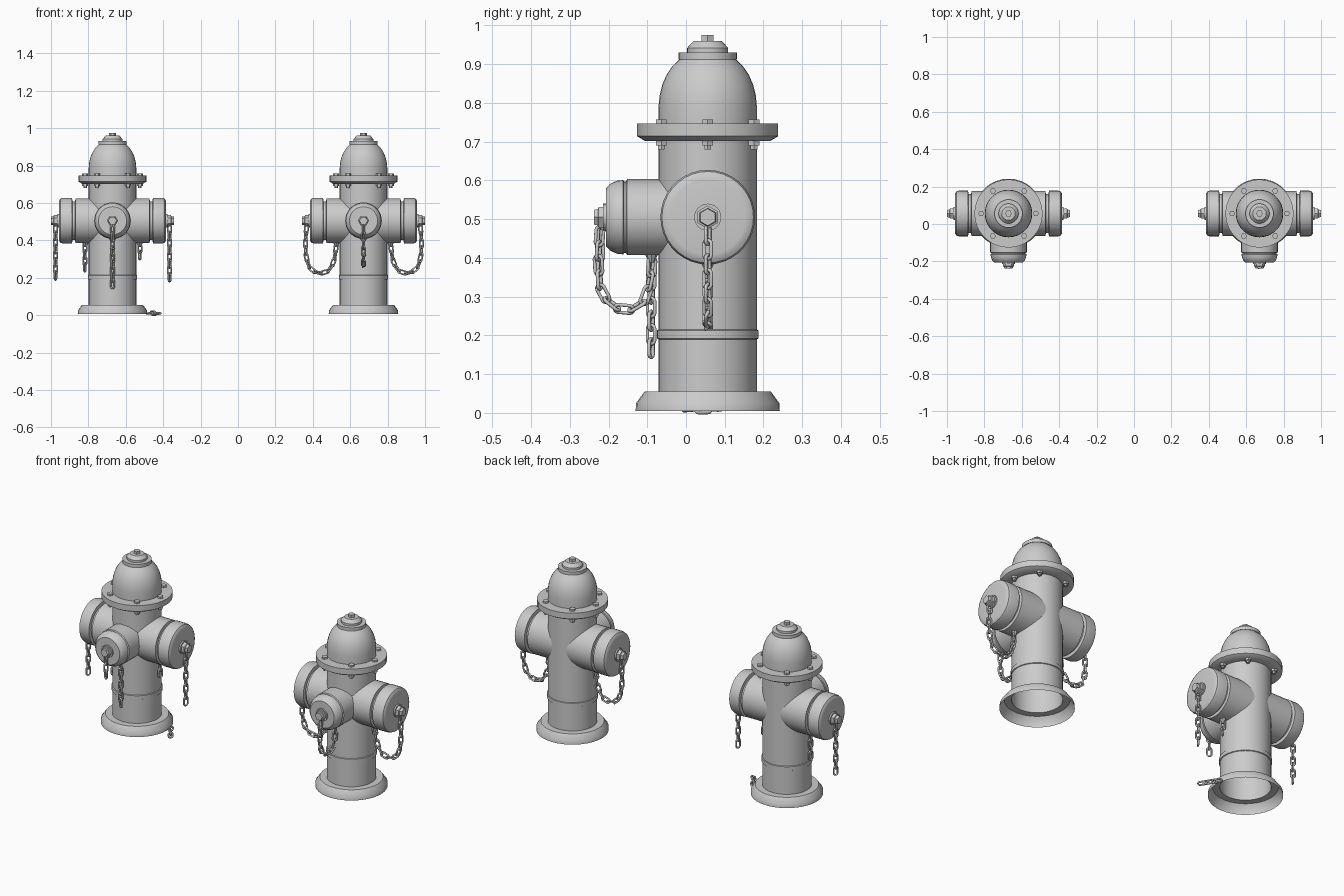
import bpy, bmesh
from math import sin, cos, pi, radians
from mathutils import Vector, Matrix

if "Cube" in bpy.data.objects:
    bpy.data.objects.remove(bpy.data.objects["Cube"])

CY, AXIS_Z = 0.056, 0.505          # hydrant centre in y, outlet axis height


def finish(name, bm, angle=38):
    me = bpy.data.meshes.new(name)
    bm.to_mesh(me)
    bm.free()
    for p in me.polygons:
        p.use_smooth = True
    me.set_sharp_from_angle(angle=radians(angle))
    ob = bpy.data.objects.new(name, me)
    bpy.context.collection.objects.link(ob)
    return ob


def lathe(name, profile, mat, seg=36, turn=0.0):
    """Revolve (radius, height) points around local z."""
    bm = bmesh.new()
    rings = [[bm.verts.new(mat @ Vector((r * cos(turn + 2 * pi * i / seg),
                                         r * sin(turn + 2 * pi * i / seg), h)))
              for i in range(seg)] for r, h in profile]
    for a, b in zip(rings, rings[1:]):
        for i in range(seg):
            j = (i + 1) % seg
            bm.faces.new((a[i], a[j], b[j], b[i]))
    bmesh.ops.remove_doubles(bm, verts=bm.verts, dist=1e-5)
    return finish(name, bm)


def add_link(bm, c, t, w, half=0.0135, rad=0.0108, wire=0.0048, n=16, m=6):
    """One oval chain link, long axis t, short axis w."""
    up = t.cross(w).normalized()
    rings = []
    for i in range(n):
        a = 2 * pi * (i + 0.5) / n
        d = t * cos(a) + w * sin(a)
        mid = c + d * rad + t * (half if cos(a) > 0 else -half)
        rings.append([bm.verts.new(mid + (d * cos(2 * pi * k / m) + up * sin(2 * pi * k / m)) * wire)
                      for k in range(m)])
    for i in range(n):
        a, b = rings[i], rings[(i + 1) % n]
        for k in range(m):
            q = (k + 1) % m
            bm.faces.new((a[k], a[q], b[q], b[k]))


def chain(name, path, normal, pitch=0.037, twist=0.0):
    """Links spaced evenly along a polyline lying in the plane of 'normal'."""
    pts = [Vector(p) for p in path]
    lens = [(b - a).length for a, b in zip(pts, pts[1:])]
    count = max(1, round(sum(lens) / pitch))

    def at(s):
        for a, b, l in zip(pts, pts[1:], lens):
            if s <= l + 1e-6:
                return a.lerp(b, s / l)
            s -= l
        return pts[-1].copy()

    step = sum(lens) / count
    bm = bmesh.new()
    for k in range(count):
        p, q = at(k * step), at((k + 1) * step)
        t = (q - p).normalized()
        w = Matrix.Rotation(twist + (k % 2) * pi / 2, 3, t) @ Vector(normal).cross(t).normalized()
        add_link(bm, (p + q) / 2, t, w)
    bmesh.ops.recalc_face_normals(bm, faces=bm.faces)
    finish(name, bm, 80)


# Profiles as (radius, height or distance from the hydrant axis)
BODY = [(.186, .005), (.185, .025), (.163, .055), (.127, .055), (.127, .19), (.131, .192),
        (.131, .213), (.127, .215), (.127, .702), (.162, .702), (.182, .714), (.182, .747), (.127, .747)]
BONNET = [(.127, .747), (.127, .79), (.124, .82), (.117, .848), (.106, .873), (.091, .895), (.073, .912),
          (.075, .912), (.075, .93), (.053, .93), (.053, .942), (.036, .96), (0, .96)]
SIDE = [(.12, 0), (.12, .198), (.104, .2), (.104, .214), (.122, .216), (.122, .266),
        (.118, .279), (.108, .285), (.097, .287), (0, .287)]
FRONT = [(.098, 0), (.098, .208), (.092, .211), (.092, .216), (.096, .218), (.094, .235),
         (.086, .252), (.075, .262), (0, .262)]
BOLT = [(0, .68), (.010, .68), (.010, .69), (.016, .69), (.016, .757), (0, .757)]


def nut_profile(d, length):
    return [(.03, d), (.03, d + length * .62), (.024, d + length * .68), (.022, d + length), (0, d + length)]


def hydrant(tag, cx, broken):
    base = Matrix.Translation((cx, CY, 0))
    hub = Matrix.Translation((cx, CY, AXIS_Z))

    # Barrel, bonnet, operating nut
    lathe(tag + "_barrel", BODY, base)
    lathe(tag + "_bonnet", BONNET, base)
    lathe(tag + "_top_nut", [(.018, .955), (.018, .975), (0, .975)], base, 6)

    # Flange bolts
    for i, a in enumerate((0, 55, 125, 180, 235, 305)):
        off = Matrix.Translation((.146 * cos(radians(a)), .146 * sin(radians(a)), 0))
        lathe(f"{tag}_flange_bolt_{i}", BOLT, base @ off, 6)

    # Outlets with caps, washers and hex nuts
    for side, rot, prof, d, ln in (
            ("left", Matrix.Rotation(-pi / 2, 4, 'Y'), SIDE, .286, .043),
            ("right", Matrix.Rotation(pi / 2, 4, 'Y'), SIDE, .286, .043),
            ("front", Matrix.Rotation(pi / 2, 4, 'X'), FRONT, .261, .033)):
        lathe(f"{tag}_{side}_outlet", prof, hub @ rot)
        lathe(f"{tag}_{side}_washer", [(.035, d), (.035, d + .009), (.025, d + .009)], hub @ rot, 24)
        lathe(f"{tag}_{side}_nut", nut_profile(d, ln), hub @ rot, 6)

    # Chain eyelets under each outlet: (direction, distance, height)
    for i, (dx, dy, z) in enumerate(((-.145, 0, .365), (.145, 0, .365), (0, -.145, .388))):
        lathe(f"{tag}_chain_eyelet_{i}", [(0, z), (.006, z), (.022, z + .03)],
              base @ Matrix.Translation((dx, dy, 0)), 8)

    # Chains
    if not broken:
        for s, side in ((-1, "left"), (1, "right")):
            loop = [(.304, .478), (.310, .40), (.308, .31), (.285, .245), (.24, .22),
                    (.19, .235), (.158, .28), (.145, .375)]
            chain(f"{tag}_{side}_chain", [(cx + s * x, CY, z) for x, z in loop], (0, 1, 0), twist=.5)
        loop = [(-.222, .475), (-.227, .40), (-.222, .32), (-.195, .275), (-.15, .262),
                (-.11, .285), (-.09, .34), (-.088, .395)]
        chain(tag + "_front_chain", [(cx, y, z) for y, z in loop], (1, 0, 0), twist=.4)
    else:
        for name, x, y, top, bottom in (
                ("left_hanging", -.305, CY, .478, .195), ("right_hanging", .305, CY, .478, .185),
                ("left_stub", -.148, CY, .375, .24), ("right_stub", .146, CY, .372, .305),
                ("front_hanging", 0, -.09, .395, .15), ("front_stub", 0, -.222, .475, .36)):
            chain(f"{tag}_{name}_chain", [(cx + x, y, top), (cx + x, y, bottom)], (0, 1, 0), twist=.5)
        # Fallen links lying beside the base
        chain(tag + "_fallen_chain", [(cx + .19, .09, .010), (cx + .215, .045, .012), (cx + .25, .0, .008)],
              (0, 0, 1), twist=.25)


hydrant("left_hydrant", -.671, True)
hydrant("right_hydrant", .671, False)
